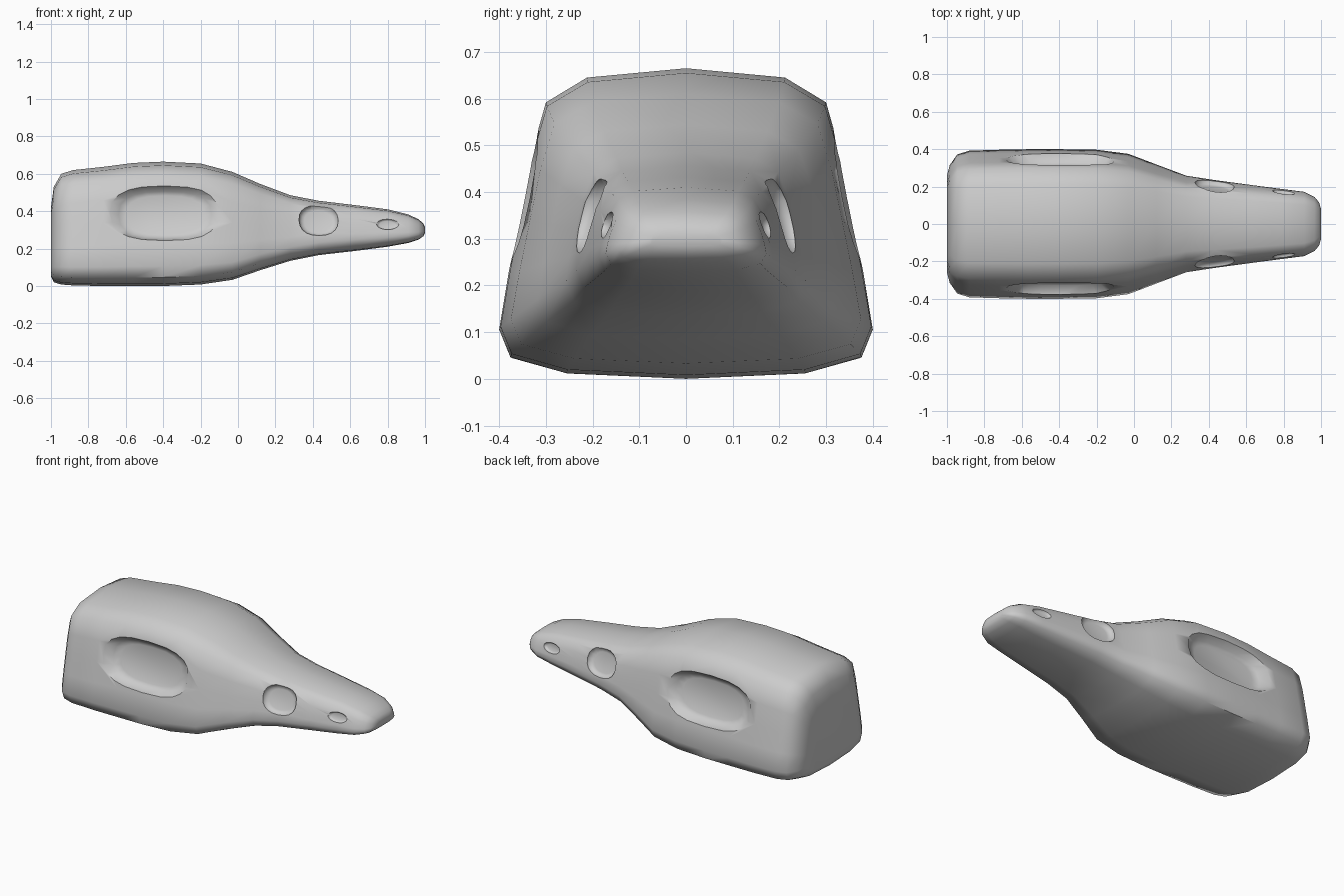
import bpy, bmesh, math
from mathutils import Matrix, Vector

if "Cube" in bpy.data.objects:
    bpy.data.objects.remove(bpy.data.objects["Cube"])

# Stations along the skull: x, top z, bottom z, half width
STATIONS = [
    (-1.0, .42, .05, .26), (-.985, .53, .02, .315), (-.945, .60, .008, .372),
    (-.88, .62, .003, .392), (-.72, .637, 0, .397), (-.56, .658, 0, .40),
    (-.40, .665, 0, .40), (-.20, .655, .008, .397), (-.03, .61, .033, .375),
    (.12, .545, .085, .318), (.28, .485, .135, .258), (.43, .456, .165, .235),
    (.63, .432, .188, .208), (.80, .41, .21, .186), (.91, .383, .23, .172),
    (.965, .357, .248, .145), (.99, .335, .265, .115), (1.0, .315, .285, .08)]

# Half cross-sections (side, height), cranium and snout
CRANIUM = [(0, 1), (.53, .97), (.75, .89), (.83, .72), (.89, .53), (.95, .34),
           (1, .16), (.94, .07), (.64, .018), (0, 0)]
SNOUT = [(0, 1), (.60, .96), (.78, .87), (.88, .70), (.94, .53), (.98, .38),
         (1, .25), (.93, .11), (.62, .02), (0, 0)]


def mesh_object(name, bm):
    bmesh.ops.recalc_face_normals(bm, faces=bm.faces)
    mesh = bpy.data.meshes.new(name)
    bm.to_mesh(mesh)
    bm.free()
    obj = bpy.data.objects.new(name, mesh)
    bpy.context.collection.objects.link(obj)
    return obj


def loft(name, rings):
    bm = bmesh.new()
    loops = [[bm.verts.new(p) for p in ring] for ring in rings]
    n = len(loops[0])
    for a, b in zip(loops, loops[1:]):
        for i in range(n):
            bm.faces.new((a[i], a[(i + 1) % n], b[(i + 1) % n], b[i]))
    bm.faces.new(loops[0])
    bm.faces.new(loops[-1])
    return mesh_object(name, bm)


def section(x, top, bottom, half):
    t = min(max((x + .05) / .6, 0), 1)
    pts = [(a + (c - a) * t, b + (d - b) * t)
           for (a, b), (c, d) in zip(CRANIUM, SNOUT)]
    side = [(u * half, bottom + v * (top - bottom)) for u, v in pts]
    return [(x, y, z) for y, z in side] + [(x, -y, z) for y, z in side[-2:0:-1]]


# Tapered rounded-rectangle cutter lying on one side wall
def pit_cutter(centre, rx, rz, depth, tilt, yaw, side, power):
    rot = Matrix.Rotation(-yaw, 3, 'Z') @ Matrix.Rotation(tilt, 3, 'X')
    rings = []
    for w, s in ((-depth, .70), (-depth * .8, .84), (0, 1), (.1, 1.06)):
        ring = []
        for i in range(20):
            a = math.tau * i / 20
            c, d = math.cos(a), math.sin(a)
            u = math.copysign(abs(c) ** power, c) * rx * s
            v = math.copysign(abs(d) ** power, d) * rz * s
            p = rot @ Vector((u, w, v)) + Vector(centre)
            ring.append((p.x, p.y * side, p.z))
        rings.append(ring)
    cutter = loft("pit_cutter", rings)
    cutter.hide_render = True
    return cutter


skull = loft("skull", [section(*s) for s in STATIONS])
bpy.context.view_layer.objects.active = skull
skull.select_set(True)

# Side opening, middle opening and nostril on both sides
PITS = [((-.39, .347, .39), .295, .15, .055, math.radians(11), 0, .75),
        ((.43, .201, .35), .105, .085, .018, math.radians(17), math.radians(7), .85),
        ((.80, .169, .33), .06, .03, .012, math.radians(14), math.radians(8), 1)]
for centre, rx, rz, depth, tilt, yaw, power in PITS:
    for side in (1, -1):
        cutter = pit_cutter(centre, rx, rz, depth, tilt, yaw, side, power)
        mod = skull.modifiers.new("pit", 'BOOLEAN')
        mod.operation = 'DIFFERENCE'
        mod.solver = 'EXACT'
        mod.object = cutter
        bpy.ops.object.modifier_apply(modifier=mod.name)
        bpy.data.objects.remove(cutter)

bpy.ops.object.shade_smooth_by_angle(angle=math.radians(52))
